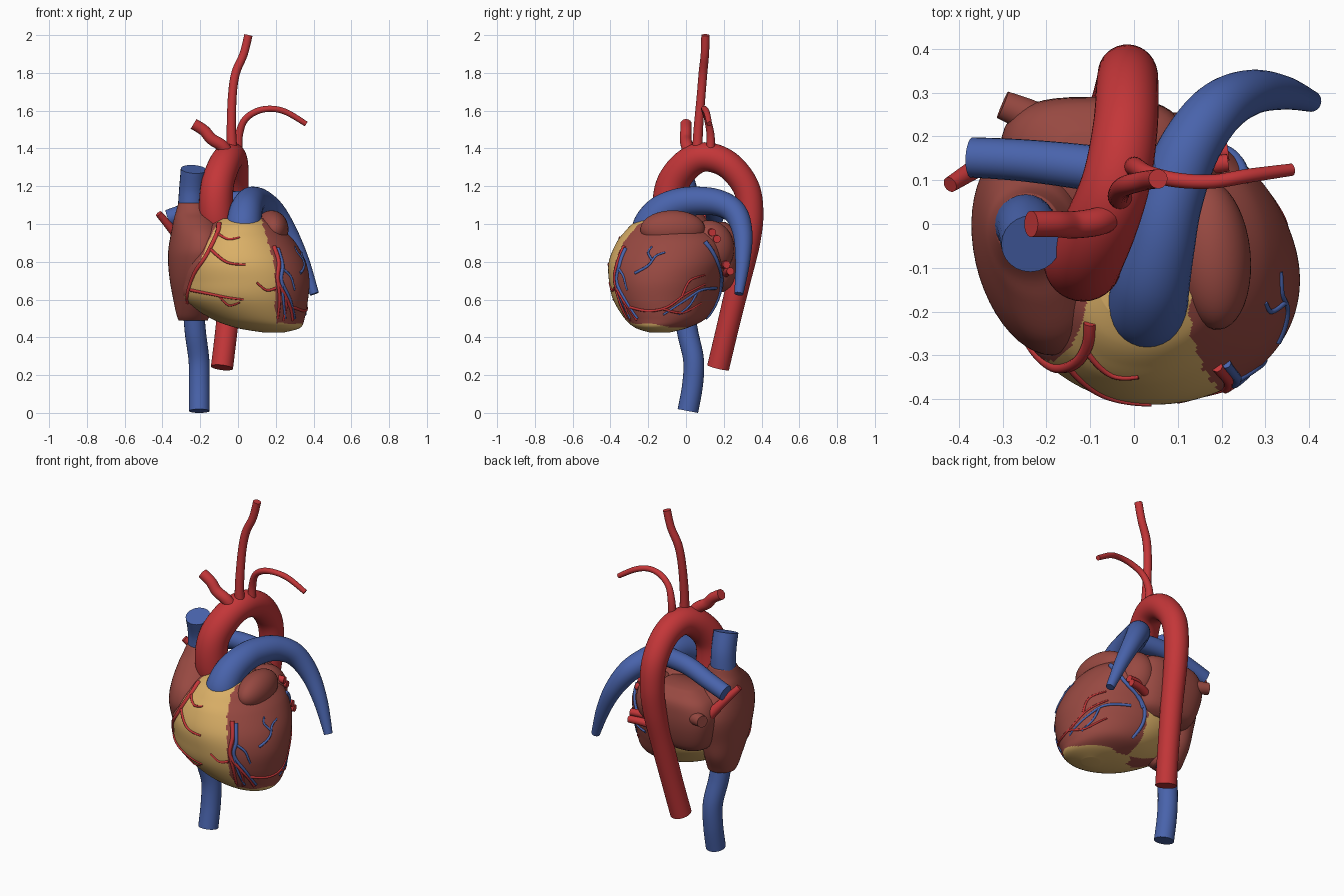
import bpy, bmesh, math
from mathutils import Vector
from mathutils.bvhtree import BVHTree

if "Cube" in bpy.data.objects:
    bpy.data.objects.remove(bpy.data.objects["Cube"])


def material(name, rgb):
    m = bpy.data.materials.new(name)
    m.diffuse_color = (*rgb, 1)
    m.use_nodes = True
    m.node_tree.nodes["Principled BSDF"].inputs["Base Color"].default_value = m.diffuse_color
    return m


MUSCLE = material("muscle brown", (.31, .066, .053))
FAT = material("fat yellow", (.70, .43, .135))
RED = material("artery red", (.55, .037, .04))
BLUE = material("vein blue", (.066, .125, .41))


def spline(rows, steps):
    """Smooth interpolation through rows of numbers."""
    p = [Vector(r) for r in rows]
    out = []
    for i in range(len(p) - 1):
        a, b, c, d = p[max(i - 1, 0)], p[i], p[i + 1], p[min(i + 2, len(p) - 1)]
        for k in range(steps):
            t = k / steps
            out.append(b + (c - a) * (t / 2) + (a * 2 - b * 5 + c * 4 - d) * (t * t / 2)
                       + (b * 3 - a - c * 3 + d) * (t ** 3 / 2))
    return out + [p[-1]]


def finish(name, bm, mat):
    me = bpy.data.meshes.new(name)
    bmesh.ops.recalc_face_normals(bm, faces=bm.faces)
    bm.to_mesh(me)
    bm.free()
    ob = bpy.data.objects.new(name, me)
    bpy.context.collection.objects.link(ob)
    me.materials.append(mat)
    for f in me.polygons:
        f.use_smooth = True
    return ob


def loft(name, sections, mat, seg=48, steps=5, power=1.0, turn=0.0):
    """Stack of rounded rings turned about z; each section is z, cx, cy, rx, ry."""
    bm = bmesh.new()
    rings = []
    ct, st = math.cos(turn), math.sin(turn)
    for z, cx, cy, rx, ry in spline(sections, steps):
        ring = []
        for i in range(seg):
            a = 2 * math.pi * i / seg
            c, s = math.cos(a), math.sin(a)
            u = rx * math.copysign(abs(c) ** power, c)
            v = ry * math.copysign(abs(s) ** power, s)
            ring.append(bm.verts.new((cx + u * ct - v * st, cy + u * st + v * ct, z)))
        rings.append(ring)
    for lo, hi in zip(rings, rings[1:]):
        for i in range(seg):
            j = (i + 1) % seg
            bm.faces.new((lo[i], lo[j], hi[j], hi[i]))
    for ring in (rings[0], rings[-1]):
        bm.faces.new(ring)
    return finish(name, bm, mat)


def tube(name, points, mat, seg=24, steps=8):
    """Capped vessel through points x, y, z, radius."""
    path = spline(points, steps)
    pos = [p.to_3d() for p in path]
    bm = bmesh.new()
    rings, side = [], None
    for i, p in enumerate(pos):
        t = (pos[min(i + 1, len(pos) - 1)] - pos[max(i - 1, 0)]).normalized()
        if side is None:
            side = t.orthogonal()
        side = (side - t * side.dot(t)).normalized()
        up = t.cross(side)
        rings.append([bm.verts.new(p + (side * math.cos(a) + up * math.sin(a)) * path[i][3])
                      for a in (2 * math.pi * k / seg for k in range(seg))])
    for lo, hi in zip(rings, rings[1:]):
        for i in range(seg):
            j = (i + 1) % seg
            bm.faces.new((lo[i], lo[j], hi[j], hi[i]))
    caps = [bm.faces.new(rings[0]), bm.faces.new(rings[-1])]
    for c in caps:
        for e in c.edges:
            e.smooth = False
    return finish(name, bm, mat)


def blob(name, centre, radii, tilt=0):
    bm = bmesh.new()
    bmesh.ops.create_uvsphere(bm, u_segments=40, v_segments=24, radius=1)
    c, s = math.cos(tilt), math.sin(tilt)
    for v in bm.verts:
        x, y, z = (v.co[i] * radii[i] for i in range(3))
        v.co = Vector(centre) + Vector((x * c - y * s, x * s + y * c, z))
    return finish(name, bm, MUSCLE)


# Ventricles, long axis toward the apex, with fat over the front and under the apex
ventricles = loft("ventricles", [
    (.425, .19, -.14, .05, .05), (.45, .16, -.13, .17, .135), (.5, .105, -.11, .25, .213),
    (.6, .042, -.108, .332, .274), (.7, .035, -.105, .346, .3), (.8, .03, -.092, .33, .316),
    (.9, .03, -.078, .275, .292), (.96, .03, -.085, .218, .24), (1.0, .03, -.1, .172, .185),
    (1.03, .03, -.11, .115, .125)], MUSCLE, seg=240, steps=12, turn=-.25)
ventricles.data.materials.append(FAT)
for f in ventricles.data.polygons:
    x, y, z = f.center
    wave = .005 * math.sin(40 * x + 25 * y) + .003 * math.sin(90 * z + 60 * y)
    left = -.29 + max(0, z - .6) * .44
    right = .2 - max(0, z - .78) * .3
    front = y < -.1 and left < x < right + wave
    groove = y > 0 and x < .05 + wave and z < .65
    if front or groove or z < .472 - .1 * max(0, y + .2) + wave:
        f.material_index = 1

# Atria and auricle
right_atrium = loft("right_atrium", [
    (.49, -.237, .0, .077, .075), (.52, -.237, -.01, .088, .1), (.6, -.235, -.025, .105, .155),
    (.7, -.227, -.045, .13, .2), (.8, -.224, -.055, .141, .235), (.87, -.22, -.06, .142, .243),
    (.95, -.218, -.055, .132, .215), (1.02, -.227, -.035, .112, .15),
    (1.06, -.235, -.02, .095, .105), (1.11, -.243, -.005, .073, .074)], MUSCLE, turn=.22)
left_atrium = loft("left_atrium", [
    (.64, -.08, .11, .12, .09), (.68, -.08, .12, .18, .13), (.78, -.085, .13, .21, .152),
    (.88, -.09, .14, .215, .15), (.96, -.08, .14, .19, .135), (1.01, -.07, .13, .11, .08)],
    MUSCLE, power=.65)
atrium_side = blob("left_atrium_side", (.1, .12, .87), (.113, .135, .15))
auricle = blob("left_auricle", (.178, -.07, .972), (.088, .172, .1), .1)
tube("atrium_stub", [(-.18, .2, .87, .06), (-.24, .245, .88, .04), (-.3, .272, .885, .033)], MUSCLE)

# Aorta and its branches
tube("aorta", [
    (-.09, -.05, .9, .085), (-.115, -.085, 1.05, .09), (-.11, -.075, 1.2, .087),
    (-.075, 0, 1.31, .083), (-.04, .1, 1.355, .078), (-.02, .22, 1.315, .074),
    (-.015, .315, 1.2, .071), (-.015, .342, 1.06, .068), (-.02, .327, .9, .065),
    (-.035, .28, .7, .062), (-.06, .22, .45, .059), (-.085, .17, .24, .059)], RED, 32)
tube("right_arm_artery", [(-.05, .02, 1.37, .032), (-.085, .005, 1.415, .032),
                          (-.14, -.002, 1.45, .031), (-.18, 0, 1.495, .03),
                          (-.235, 0, 1.53, .03)], RED)
tube("neck_artery", [(-.03, .06, 1.38, .028), (-.035, .065, 1.5, .025), (-.03, .08, 1.68, .023),
                     (-.012, .09, 1.8, .023), (.03, .1, 1.9, .022), (.055, .103, 2, .022)], RED)
tube("left_arm_artery", [(0, .13, 1.38, .024), (.005, .13, 1.47, .021), (.035, .115, 1.55, .018),
                         (.1, .1, 1.597, .017), (.18, .097, 1.61, .016), (.26, .11, 1.59, .016),
                         (.36, .124, 1.53, .014)], RED)

# Lung arteries and great veins
tube("lung_artery_trunk", [
    (.03, -.185, .92, .092), (.03, -.19, .985, .093), (.04, -.135, 1.06, .088), (.058, -.05, 1.105, .081),
    (.08, .05, 1.122, .076), (.125, .17, 1.112, .07), (.19, .26, 1.06, .063),
    (.265, .3, .95, .052), (.34, .3, .8, .039), (.405, .28, .63, .024)], BLUE, 32)
tube("right_lung_artery", [(.08, .1, 1.12, .055), (-.1, .128, 1.115, .052),
                           (-.25, .145, 1.07, .048), (-.37, .152, 1.03, .046)], BLUE)
tube("upper_great_vein", [(-.25, .0, 1.05, .071), (-.243, -.01, 1.18, .069),
                          (-.235, -.045, 1.29, .068)], BLUE)
tube("lower_great_vein", [(-.235, -.01, .54, .056), (-.225, .01, .42, .056),
                          (-.207, .04, .28, .055), (-.205, .035, .15, .055),
                          (-.205, .01, .01, .055)], BLUE)

# Lung veins
tube("right_lung_vein", [(-.27, .18, .87, .03), (-.34, .14, .96, .024), (-.42, .09, 1.055, .018)], RED)
for i, (y, z) in enumerate([(.14, .955), (.165, .92), (.215, .785), (.235, .75)]):
    tube(f"left_lung_vein_{i + 1}", [(.08, y - .03, z - .01, .024), (.15, y - .01, z, .022),
                                     (.215, y, z, .02)], RED, 16)

# Surface vessels, dropped onto the heart wall
walls = []
for ob in (ventricles, right_atrium, atrium_side, auricle):
    walls.append(BVHTree.FromPolygons([v.co for v in ob.data.vertices],
                                      [p.vertices[:] for p in ob.data.polygons]))


def surface_vessel(name, pts, side, r, mat):
    rows = []
    for a, z in spline(pts, 4):
        start, d = {"front": ((a, -2, z), (0, 1, 0)), "back": ((a, 2, z), (0, -1, 0)),
                    "side": ((2, a, z), (-1, 0, 0))}[side]
        hits = [h for h in (w.ray_cast(Vector(start), Vector(d)) for w in walls) if h[0]]
        if hits:
            p = min(hits, key=lambda h: h[3])[0]
            rows.append((*p, r * (1 - .5 * len(rows) / (4 * len(pts)))))
    if len(rows) > 2:
        tube(name, rows, mat, 8, 2)


front_red = [
    (.015, [(-.1, 1.0), (-.11, .95), (-.17, .83), (-.23, .74), (-.265, .64), (-.27, .58)]),
    (.009, [(-.15, .87), (-.08, .81), (-.03, .79), (.04, .785)]),
    (.008, [(-.11, .95), (-.05, .92), (.01, .93)]),
    (.009, [(-.25, .65), (-.15, .63), (-.05, .61), (.03, .6)]),
    (.007, [(-.1, .62), (-.05, .57), (.01, .585)]),
    (.013, [(.19, .88), (.215, .8), (.21, .7), (.25, .62), (.28, .55), (.29, .49)]),
    (.01, [(.21, .7), (.22, .6), (.21, .5)]),
    (.008, [(.25, .62), (.255, .56), (.24, .49)]),
    (.008, [(.2, .66), (.15, .65), (.1, .69)])]
front_blue = [
    (.012, [(.21, .87), (.235, .78), (.23, .7), (.275, .6), (.3, .5)]),
    (.009, [(.23, .7), (.24, .6), (.25, .5)]),
    (.008, [(.24, .76), (.28, .72), (.3, .65)])]
side_red = [
    (.008, [(-.3, .56), (-.2, .54), (-.1, .56), (0, .63), (.1, .68)]),
    (.007, [(-.02, .62), (.02, .7), (.1, .73)]),
    (.007, [(-.12, .55), (-.02, .53), (.08, .58)])]
side_blue = [
    (.014, [(.1, .905), (.135, .86), (.165, .8), (.185, .73), (.18, .66)]),
    (.008, [(.16, .66), (.08, .65), (0, .6), (-.12, .52)]),
    (.008, [(-.27, .74), (-.2, .78), (-.16, .83), (-.11, .85)]),
    (.007, [(-.18, .81), (-.2, .85), (-.18, .88)]),
    (.007, [(.06, .64), (.02, .57), (-.04, .52)])]
back_blue = [(.013, [(.13, .72), (.08, .66), (.07, .58), (.1, .5)])]
for label, side, mat, group in (("front_artery", "front", RED, front_red),
                                ("front_vein", "front", BLUE, front_blue),
                                ("side_artery", "side", RED, side_red),
                                ("side_vein", "side", BLUE, side_blue),
                                ("back_vein", "back", BLUE, back_blue)):
    for n, (r, pts) in enumerate(group):
        surface_vessel(f"{label}_{n + 1}", pts, side, r, mat)
